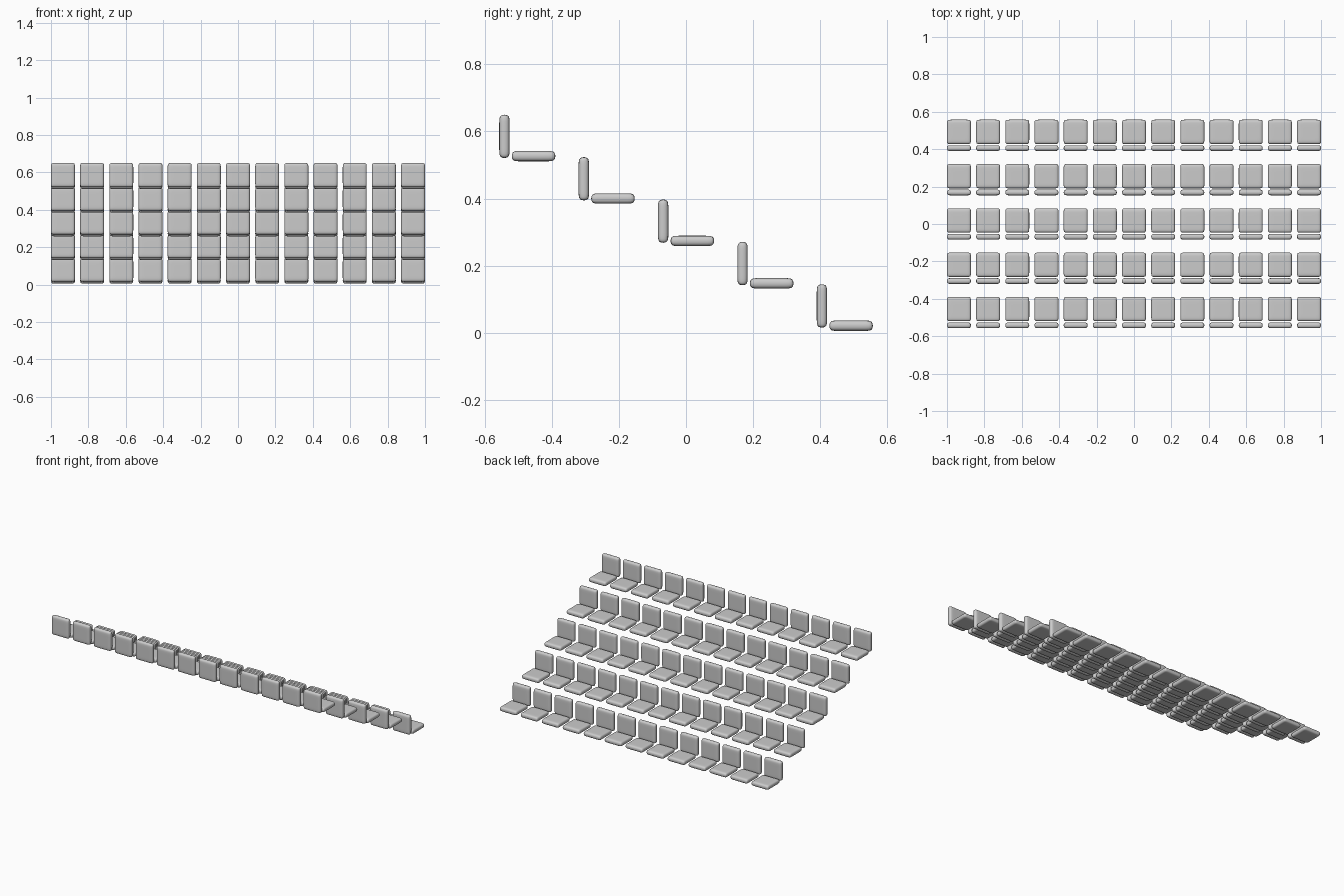
import bpy, bmesh
from mathutils import Vector

if "Cube" in bpy.data.objects:
    bpy.data.objects.remove(bpy.data.objects["Cube"])

COLS, ROWS = 13, 5
PAD, THICK = 0.128, 0.031
PITCH_X = (2 - PAD) / (COLS - 1)
PITCH_Y, PITCH_Z = 0.2368, 0.1265


def cushion_mesh(name, size):
    """Rounded square pad: box with support loops, subdivided, fitted to size."""
    bm = bmesh.new()
    bmesh.ops.create_cube(bm, size=1)
    for axis in (Vector((1, 0, 0)), Vector((0, 1, 0))):
        for side in (-1, 1):
            bmesh.ops.bisect_plane(bm, geom=bm.verts[:] + bm.edges[:] + bm.faces[:],
                                   plane_co=axis * side * 0.33, plane_no=axis)
    for v in bm.verts:
        v.co = Vector((v.co.x * PAD, v.co.y * PAD, v.co.z * THICK))
    mesh = bpy.data.meshes.new(name + "_cage")
    bm.to_mesh(mesh)
    bm.free()
    cage = bpy.data.objects.new(name + "_cage", mesh)
    bpy.context.collection.objects.link(cage)
    mod = cage.modifiers.new("round", 'SUBSURF')
    mod.levels = mod.render_levels = 2
    deps = bpy.context.evaluated_depsgraph_get()
    result = bpy.data.meshes.new_from_object(cage.evaluated_get(deps))
    result.name = name
    bpy.data.objects.remove(cage)
    # fit the smoothed pad to its exact size
    ext = [max(abs(v.co[i]) for v in result.vertices) * 2 for i in range(3)]
    for v in result.vertices:
        v.co = Vector([v.co[i] * size[i] / ext[i] for i in range(3)])
    for p in result.polygons:
        p.use_smooth = True
    return result


seat_mesh = cushion_mesh("seat", (PAD, 0.130, THICK))
back_mesh = cushion_mesh("backrest", (PAD, 0.129, THICK))


def place(name, mesh, loc, tilt=0.0):
    ob = bpy.data.objects.new(name, mesh)
    ob.location = loc
    ob.rotation_euler.x = tilt
    bpy.context.collection.objects.link(ob)


# Stepped rows of seats, lowest row at +y
for r in range(ROWS):
    for c in range(COLS):
        x = -1 + PAD / 2 + c * PITCH_X
        y, z = -r * PITCH_Y, r * PITCH_Z
        place(f"seat_{r}_{c}", seat_mesh, (x, 0.4925 + y, 0.0205 + z))
        place(f"backrest_{r}_{c}", back_mesh, (x, 0.4055 + y, 0.0795 + z), 1.570796)
